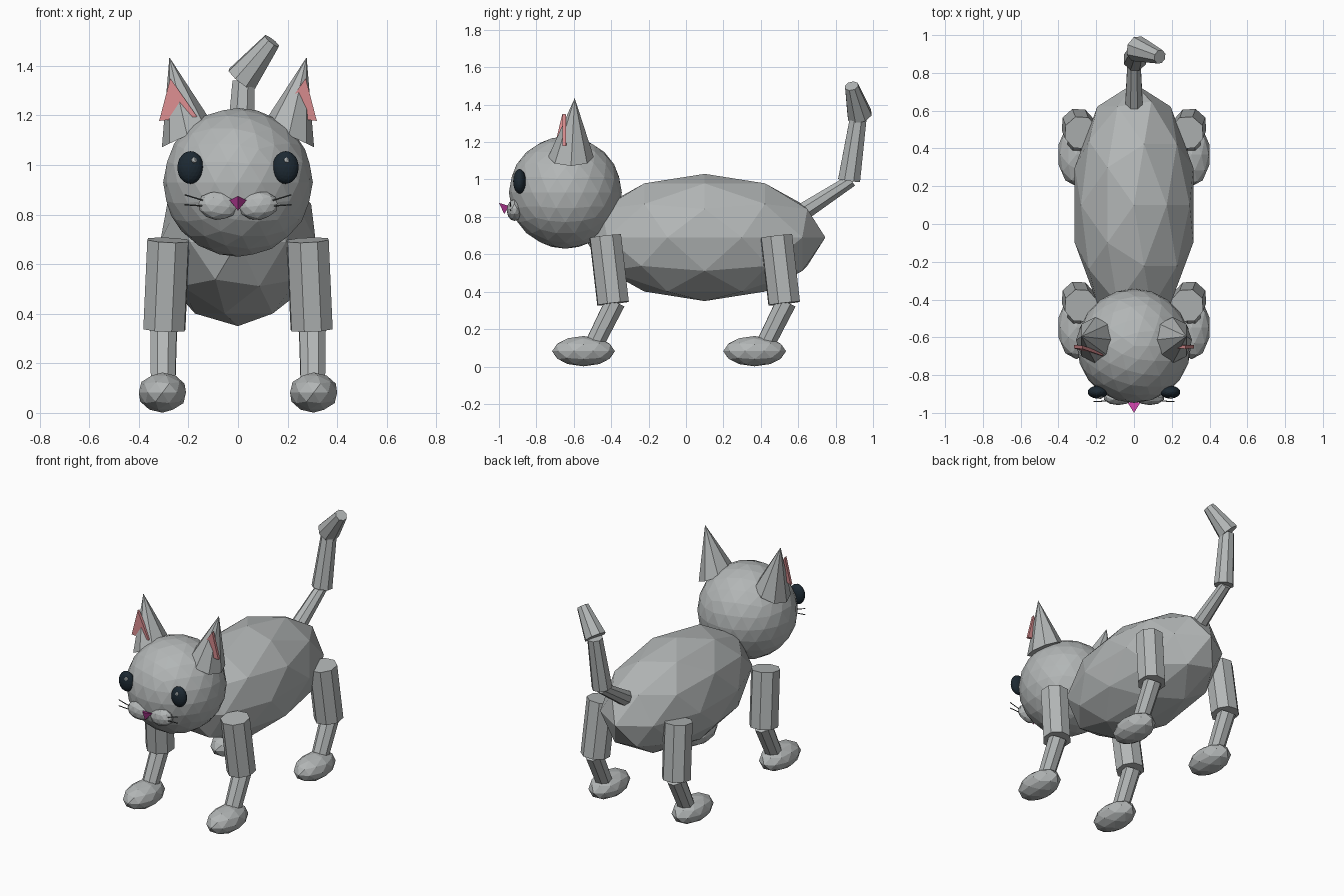
import bpy, bmesh, math
from mathutils import Vector, Matrix

if "Cube" in bpy.data.objects:
    bpy.data.objects.remove(bpy.data.objects["Cube"])


def mat(name, col):
    m = bpy.data.materials.new(name)
    m.diffuse_color = (*col, 1)
    m.use_nodes = True
    m.node_tree.nodes["Principled BSDF"].inputs["Base Color"].default_value = m.diffuse_color
    return m


FUR = mat("grey fur", (0.45, 0.47, 0.47))
EYE = mat("dark eye", (0.012, 0.022, 0.032))
SHINE = mat("eye shine", (0.7, 0.74, 0.74))
PINK = mat("ear pink", (0.68, 0.26, 0.27))
NOSE = mat("nose magenta", (0.55, 0.05, 0.36))
HAIR = mat("whisker grey", (0.09, 0.1, 0.1))


def finish(name, bm, material):
    bmesh.ops.recalc_face_normals(bm, faces=bm.faces)
    me = bpy.data.meshes.new(name)
    bm.to_mesh(me)
    bm.free()
    me.materials.append(material)
    ob = bpy.data.objects.new(name, me)
    bpy.context.collection.objects.link(ob)
    return ob


def ball(name, centre, radii, material=FUR, sub=2, tilt=0):
    """Faceted ellipsoid, tilted about the y axis."""
    bm = bmesh.new()
    bmesh.ops.create_icosphere(bm, subdivisions=sub, radius=1)
    m = Matrix.Translation(centre) @ Matrix.Rotation(tilt, 4, 'Y') @ Matrix.Diagonal((*radii, 1))
    bm.transform(m)
    return finish(name, bm, material)


def rod(name, a, b, r1, r2, material=FUR, sides=8):
    """Tapered cylinder from a to b."""
    a, b = Vector(a), Vector(b)
    d = b - a
    bm = bmesh.new()
    bmesh.ops.create_cone(bm, cap_ends=True, segments=sides, radius1=r1, radius2=r2, depth=d.length)
    rot = Vector((0, 0, 1)).rotation_difference(d.normalized()).to_matrix().to_4x4()
    bm.transform(Matrix.Translation((a + b) / 2) @ rot @ Matrix.Rotation(math.pi / sides, 4, 'Z'))
    return finish(name, bm, material)


def hull(name, points, material):
    """Convex solid through a few points."""
    bm = bmesh.new()
    for p in points:
        bm.verts.new(p)
    bmesh.ops.convex_hull(bm, input=bm.verts)
    return finish(name, bm, material)


# Body and head
ball("body", (0, 0.1, 0.69), (0.33, 0.645, 0.34))
ball("head", (0, -0.645, 0.93), (0.302, 0.302, 0.3), sub=3)

# Nose
hull("nose", [(0, -1.0, 0.875), (0.034, -0.945, 0.858), (-0.034, -0.945, 0.858), (0, -0.972, 0.816)], NOSE)

for s, side in ((-1, "right"), (1, "left")):
    # Eyes with a small shine
    ball(side + "_eye", (s * 0.192, -0.89, 0.99), (0.053, 0.034, 0.066), EYE, 3)
    ball(side + "_eye_shine", (s * 0.187 + 0.009, -0.915, 1.018), (0.013, 0.012, 0.014), SHINE, 1)

    # Muzzle and whiskers
    ball(side + "_muzzle", (s * 0.083, -0.917, 0.836), (0.08, 0.042, 0.058), sub=2, tilt=-s * 0.12)
    for i, (z1, z2) in enumerate(((0.845, 0.88), (0.832, 0.84))):
        rod(f"{side}_whisker_{i + 1}", (s * 0.1, -0.935, z1), (s * 0.215, -0.94, z2), 0.003, 0.003, HAIR, 5)

    # Ear: leaning cone on a tilted octagonal base
    ring = [(s * (0.205 + 0.102 * math.cos(t)), -0.615 + 0.122 * math.sin(t), 1.12 - 0.048 * math.cos(t))
            for t in (math.tau * k / 8 for k in range(8))]
    hull(side + "_ear", ring + [(s * 0.277, -0.595, 1.435)], FUR)

    # Inner ear: thin triangular wedge, one turned further forward
    y_in = -0.69 if s < 0 else -0.645
    tri = [(s * 0.273, -0.652, 1.35), (s * 0.318, -0.65, 1.178), (s * 0.165, y_in, 1.195)]
    hull(side + "_inner_ear", [(x, y + o, z) for x, y, z in tri for o in (-0.009, 0.009)], PINK)

    # Legs
    for dy, end in ((0, "front"), (0.915, "back")):
        n = f"{end}_{side}_"
        rod(n + "upper_leg", (s * 0.281, -0.432 + dy, 0.697), (s * 0.297, -0.39 + dy, 0.337), 0.09, 0.09)
        rod(n + "lower_leg", (s * 0.3, -0.378 + dy, 0.345), (s * 0.302, -0.49 + dy, 0.12), 0.058, 0.053)
        ball(n + "paw", (s * 0.305, -0.548 + dy, 0.082), (0.1, 0.168, 0.081))

# Tail in three jointed segments
rod("tail_base", (0, 0.6, 0.81), (0, 0.885, 0.995), 0.052, 0.036)
rod("tail_middle", (0.005, 0.872, 0.995), (0.022, 0.922, 1.335), 0.064, 0.048)
rod("tail_tip", (0.015, 0.928, 1.345), (0.137, 0.885, 1.5), 0.07, 0.038)
